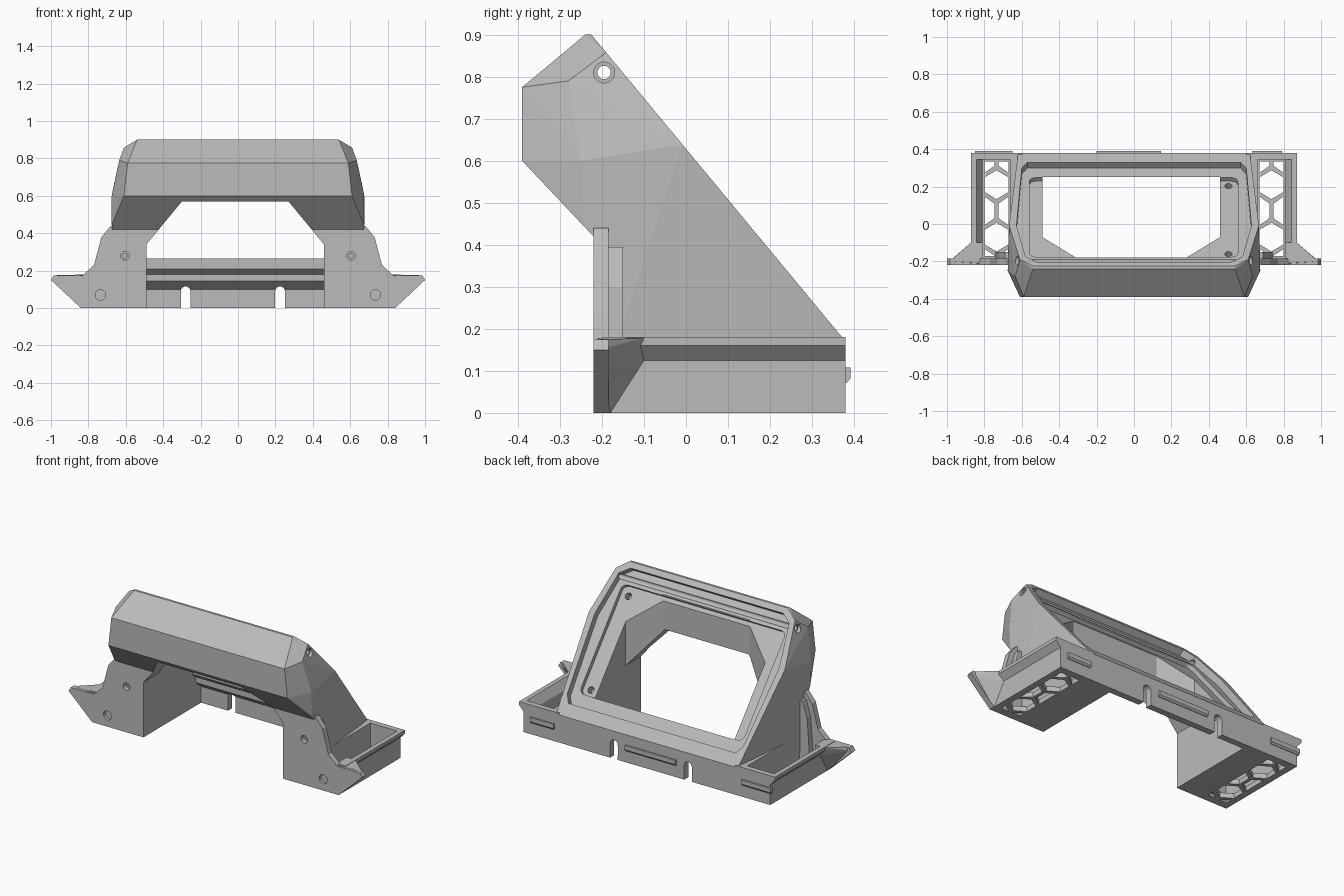
import bpy, bmesh, math
from mathutils import Vector

if "Cube" in bpy.data.objects:
    bpy.data.objects.remove(bpy.data.objects["Cube"])

grey = bpy.data.materials.new("plain grey")
grey.use_nodes = True
grey.diffuse_color = (0.5, 0.5, 0.5, 1)
grey.node_tree.nodes["Principled BSDF"].inputs["Base Color"].default_value = grey.diffuse_color

# The tilted rear face: distance s down from its top edge, depth d into the body
DOWN = Vector((0, 0.638, -0.770))
INWARD = Vector((0, -0.770, -0.638))


def slope(x, s, d=0):
    return Vector((x, -0.225, 0.9)) + DOWN * s + INWARD * d


AXES = {
    "x": lambda u, v, w: Vector((w, u, v)),
    "y": lambda u, v, w: Vector((u, w, v)),
    "z": lambda u, v, w: Vector((u, v, w)),
    "slope": slope,
}


def finish(name, bm):
    bmesh.ops.recalc_face_normals(bm, faces=bm.faces)
    mesh = bpy.data.meshes.new(name)
    bm.to_mesh(mesh)
    bm.free()
    mesh.materials.append(grey)
    obj = bpy.data.objects.new(name, mesh)
    bpy.context.collection.objects.link(obj)
    return obj


def prism(name, profile, axis, start, end):
    bm = bmesh.new()
    put = AXES[axis]
    a = [bm.verts.new(put(u, v, start)) for u, v in profile]
    b = [bm.verts.new(put(u, v, end)) for u, v in profile]
    bm.faces.new(a)
    bm.faces.new(b)
    for i in range(len(a)):
        j = (i + 1) % len(a)
        bm.faces.new((a[i], a[j], b[j], b[i]))
    return finish(name, bm)


def hull(name, points):
    bm = bmesh.new()
    verts = [bm.verts.new(p) for p in points]
    res = bmesh.ops.convex_hull(bm, input=verts)
    spare = {g for g in res["geom_interior"] + res["geom_unused"] if isinstance(g, bmesh.types.BMVert)}
    bmesh.ops.delete(bm, geom=list(spare), context="VERTS")
    bmesh.ops.dissolve_limit(bm, angle_limit=0.02, verts=bm.verts, edges=bm.edges)
    return finish(name, bm)


def box(u0, u1, v0, v1):
    return [(u0, v0), (u1, v0), (u1, v1), (u0, v1)]


def ring(u, v, r, n=20, turn=0.0):
    return [(u + r * math.cos(math.tau * i / n + turn), v + r * math.sin(math.tau * i / n + turn))
            for i in range(n)]


def rounded(u0, u1, v0, v1, r):
    corners = [(u1 - r, v1 - r), (u0 + r, v1 - r), (u0 + r, v0 + r), (u1 - r, v0 + r)]
    return [(u + r * math.cos(math.pi / 2 * (q + k / 4)), v + r * math.sin(math.pi / 2 * (q + k / 4)))
            for q, (u, v) in enumerate(corners) for k in range(5)]


def cut(target, *shape):
    cutter = prism("cutter", *shape)
    cutter.hide_render = True
    mod = target.modifiers.new("cut", "BOOLEAN")
    mod.operation, mod.solver, mod.object = "DIFFERENCE", "EXACT", cutter
    bpy.context.view_layer.update()
    result = target.evaluated_get(bpy.context.evaluated_depsgraph_get())
    mesh = bpy.data.meshes.new_from_object(result)
    target.modifiers.clear()
    target.data = mesh
    bpy.data.objects.remove(cutter)


def both(half):
    return half + [(-u, v) for u, v in reversed(half)]


# Housing: faceted hood running down into the two legs
side = [slope(0.54, 0), slope(0.61, 0.055), slope(0.668, 0.34), slope(0.62, 0.948),
        (0.54, -0.24, 0.9), (0.59, -0.39, 0.775), (0.61, -0.39, 0.6), (0.635, -0.28, 0.79),
        (0.675, -0.25, 0.6), (0.675, -0.22, 0.42), (0.675, -0.22, 0), (0.62, 0.38, 0)]
housing = hull("housing", [Vector(p) for p in side] + [Vector((-p[0], p[1], p[2])) for p in side])

# Slanted underside of the hood
cut(housing, [(-0.5, 0.716), (-0.22, 0.42), (-0.22, -0.1), (-0.5, -0.1)], "x", -1, 1)

# Stepped recess in the tilted face
cut(housing, both([(0.52, 0.035), (0.58, 0.08), (0.628, 0.34), (0.6, 0.82), (0.57, 0.87)]),
    "slope", -0.1, 0.04)
cut(housing, rounded(-0.56, 0.555, 0.125, 0.79, 0.035), "slope", -0.1, 0.065)

# Opening through the middle, from above and from the front
L, R = -0.49, 0.46
cut(housing, [(L, 0.25), (L, -0.07), (L + 0.18, -0.18), (R - 0.18, -0.18), (R, -0.07), (R, 0.25)],
    "z", 0.2, 1.2)
cut(housing, [(L, -0.1), (L, 0.34), (L + 0.19, 0.57), (R - 0.19, 0.57), (R, 0.34), (R, -0.1)],
    "y", -0.6, 0.25)
# Stepped front of the rear crossbar
cut(housing, [(0.2, 0.21), (0.25, 0.21), (0.285, 0.18), (0.285, 0.145), (0.34, 0.1), (0.34, -0.1), (0.2, -0.1)],
    "x", L, R)

# Cable slots in the crossbar
for x in (-0.28, 0.225):
    arch = [(x + 0.026 * math.cos(math.pi * i / 8), 0.09 + 0.026 * math.sin(math.pi * i / 8)) for i in range(9)]
    cut(housing, arch + [(x - 0.026, -0.1), (x + 0.026, -0.1)], "y", 0.2, 0.5)

# Screw holes
for s in (0.18, 0.75):
    cut(housing, ring(0.505, s, 0.02), "slope", 0, 0.11)
cut(housing, ring(-0.195, 0.81, 0.016), "x", -1, 1)
for sign in (-1, 1):
    cut(housing, ring(-0.195, 0.81, 0.025), "x", sign * 0.61, sign)
    cut(housing, ring(sign * 0.605, 0.28, 0.023), "y", -0.3, -0.19)
    cut(housing, ring(sign * 0.605, 0.28, 0.013), "y", -0.3, -0.12)

# Side trays, front plates and wings
for sign, label in ((1, "left"), (-1, "right")):
    def flip(points):
        return [(sign * p[0], *p[1:]) for p in points]

    tray = prism(label + "_tray", flip([(0.6, 0), (0.84, 0), (0.84, 0.125), (0.872, 0.16), (0.872, 0.18), (0.6, 0.18)]),
                 "y", -0.2, 0.38)
    cut(tray, flip(box(0.66, 0.81, -0.185, 0.345)), "z", 0.03, 0.4)
    cut(tray, flip([(0.81, 0.13), (0.85, 0.19), (0.8, 0.19), (0.8, 0.13)]), "y", -0.1, 0.345)
    # Honeycomb floor, with the cells trimmed at the tray walls
    for row in range(5):
        y = 0.35 - 0.14 * row
        for x in ((0.735,) if row % 2 else (0.658, 0.812)):
            cell = ring(x, y, 0.077, 6, math.pi / 6)
            cell = [(min(max(u, 0.67), 0.8), min(max(v, -0.17), 0.335)) for u, v in cell]
            cell = [p for i, p in enumerate(cell)
                    if (Vector(p) - Vector(cell[i - 1])).length > 0.001]
            if len(cell) > 2:
                cut(tray, flip(cell), "z", -0.1, 0.1)

    plate = prism(label + "_front_plate",
                  flip([(0.665, 0), (0.84, 0), (1.0, 0.15), (0.985, 0.175), (0.83, 0.175), (0.77, 0.23),
                        (0.73, 0.38), (0.68, 0.44), (0.665, 0.44)]), "y", -0.22, -0.185)
    cut(plate, ring(sign * 0.735, 0.07, 0.028), "y", -0.3, -0.202)

    hull(label + "_wing", flip([(0.82, -0.21, 0), (0.84, -0.21, 0), (0.84, -0.18, 0), (1.0, -0.21, 0.15),
                                (0.985, -0.2, 0.175), (0.82, -0.21, 0.178), (0.872, -0.1, 0.178),
                                (0.84, -0.1, 0.125), (0.82, -0.1, 0.178)]))
    prism(label + "_plate_rib", flip([(0.65, 0.02), (0.74, 0.02), (0.72, 0.3), (0.69, 0.395), (0.65, 0.395)]),
          "y", -0.19, -0.15)

# Tabs on the rear wall
for label, x0, x1 in (("right", -0.85, -0.65), ("middle", -0.2, 0.145), ("left", 0.63, 0.79)):
    prism(label + "_tab", [(0.37, 0.07), (0.383, 0.072), (0.391, 0.082), (0.391, 0.108), (0.37, 0.108)], "x", x0, x1)
